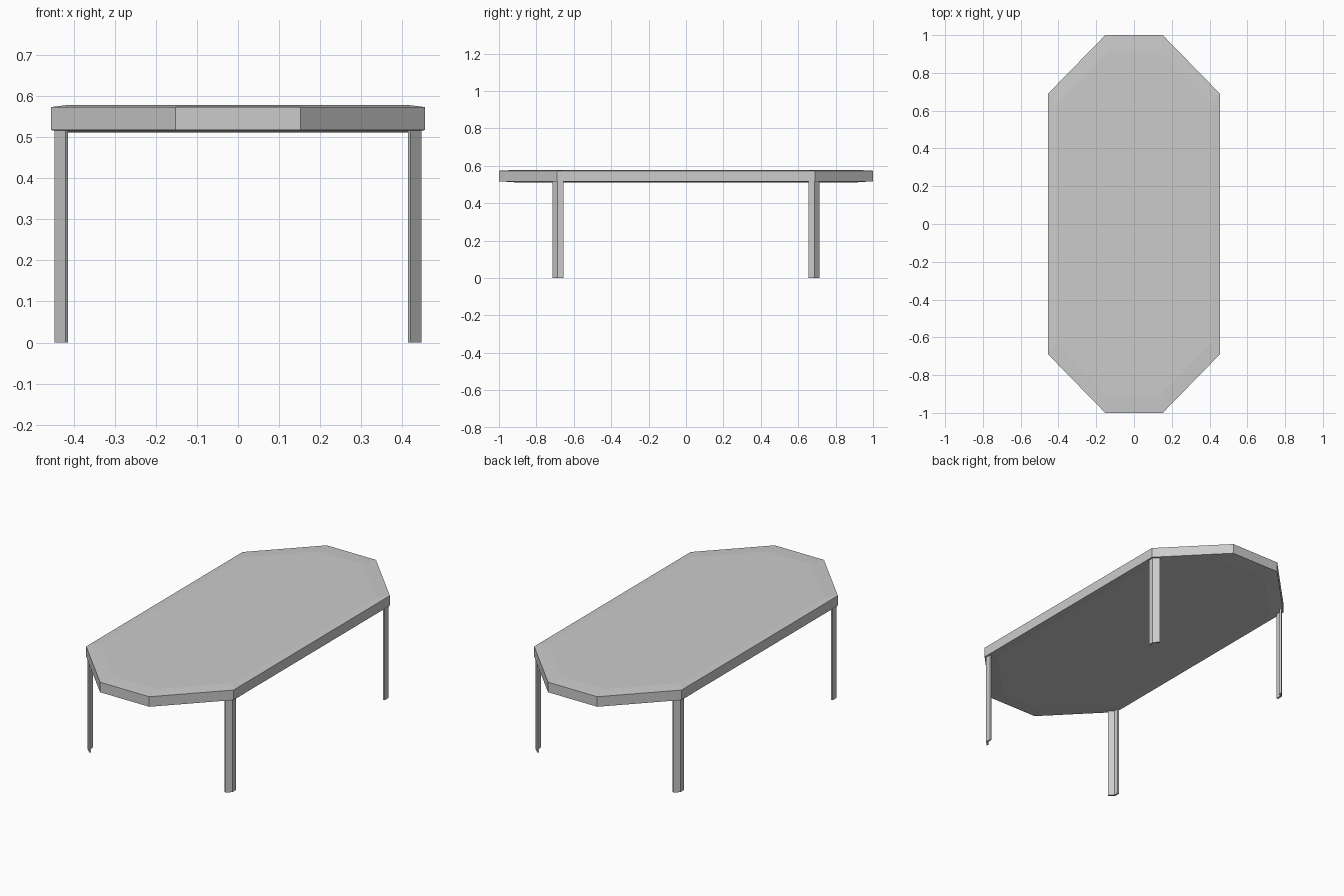
import bpy
import bmesh

cube = bpy.data.objects.get("Cube")
if cube:
    bpy.data.objects.remove(cube, do_unlink=True)

GREY = (0.6, 0.6, 0.6, 1)
grey = bpy.data.materials.new("plain grey")
grey.use_nodes = True
grey.diffuse_color = GREY
grey.node_tree.nodes["Principled BSDF"].inputs["Base Color"].default_value = GREY


def loft(name, rings):
    """Join matching rings of points into a closed, flat-shaded solid."""
    bm = bmesh.new()
    loops = [[bm.verts.new(p) for p in ring] for ring in rings]
    n = len(loops[0])
    for low, high in zip(loops, loops[1:]):
        for i in range(n):
            j = (i + 1) % n
            bm.faces.new((low[i], low[j], high[j], high[i]))
    bm.faces.new(loops[0][::-1])
    bm.faces.new(loops[-1])
    bmesh.ops.recalc_face_normals(bm, faces=bm.faces)
    mesh = bpy.data.meshes.new(name)
    bm.to_mesh(mesh)
    bm.free()
    mesh.materials.append(grey)
    obj = bpy.data.objects.new(name, mesh)
    bpy.context.collection.objects.link(obj)
    return obj


# Table top: long octagon with shallow sloped rims above and below
corner = [(0.455, 0.69), (0.152, 1.0)]
octagon = (corner
           + [(-x, y) for x, y in reversed(corner)]
           + [(-x, -y) for x, y in corner]
           + [(x, -y) for x, y in reversed(corner)])
levels = [(0.91, 0.511), (1, 0.517), (1, 0.573), (0.91, 0.578)]
loft("table_top", [[(x * s, y * s, z) for x, y in octagon] for s, z in levels])

# Legs: thin folded plates that follow the table corners
plate = [(0.447, 0.655), (0.447, 0.687), (0.42, 0.714),
         (0.413, 0.707), (0.437, 0.683), (0.437, 0.655)]
for end, sy in (("front", -1), ("back", 1)):
    for side, sx in (("left", 1), ("right", -1)):
        loft(f"{end}_{side}_leg",
             [[(x * sx, y * sy, z) for x, y in plate] for z in (0, 0.516)])
